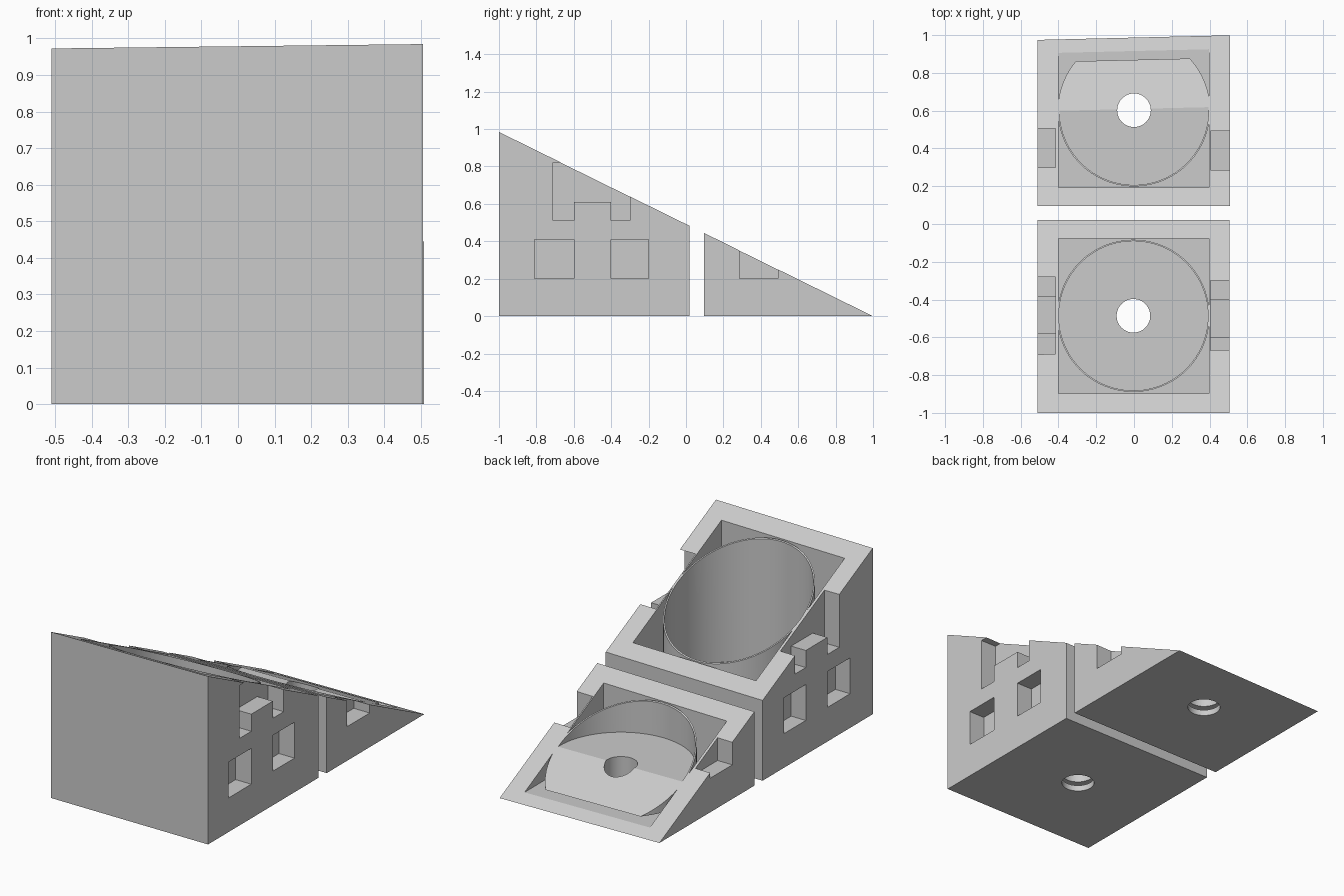
import bpy, bmesh, math

cube = bpy.data.objects.get("Cube")
if cube:
    bpy.data.objects.remove(cube, do_unlink=True)

grey = bpy.data.materials.new("plain_grey")
grey.use_nodes = True
grey.diffuse_color = (0.6, 0.6, 0.6, 1)
bsdf = next(n for n in grey.node_tree.nodes if n.type == 'BSDF_PRINCIPLED')
bsdf.inputs["Base Color"].default_value = (0.6, 0.6, 0.6, 1)


def slope(x, y):
    """Height of the shared sloping top plane."""
    return 0.486 + 0.0118 * x - 0.4925 * y


def finish(name, bm):
    bmesh.ops.recalc_face_normals(bm, faces=bm.faces[:])
    mesh = bpy.data.meshes.new(name)
    bm.to_mesh(mesh)
    bm.free()
    mesh.materials.append(grey)
    ob = bpy.data.objects.new(name, mesh)
    bpy.context.collection.objects.link(ob)
    return ob


def box(name, x, y, z):
    bm = bmesh.new()
    bmesh.ops.create_cube(bm, size=1)
    for v in bm.verts:
        v.co = [r[0] if c < 0 else r[1] for c, r in zip(v.co, (x, y, z))]
    return finish(name, bm)


def cylinder(name, centre, radius, z0, z1, sides=96):
    bm = bmesh.new()
    bmesh.ops.create_cone(bm, cap_ends=True, segments=sides, radius1=radius,
                          radius2=radius, depth=z1 - z0)
    bmesh.ops.translate(bm, verts=bm.verts[:],
                        vec=(centre[0], centre[1], (z0 + z1) / 2))
    return finish(name, bm)


def slope_cutter():
    ob = box("slope_cutter", (-2, 2), (-2, 2), (0, 4))
    for v in ob.data.vertices:
        if v.co.z < 1:
            v.co.z = slope(v.co.x, v.co.y)
    return ob


def cut(target, cutter):
    """Subtract the cutter for good and remove it."""
    cutter.hide_render = True
    mod = target.modifiers.new("cut", 'BOOLEAN')
    mod.operation, mod.solver, mod.object = 'DIFFERENCE', 'EXACT', cutter
    bpy.context.view_layer.objects.active = target
    bpy.ops.object.modifier_apply(modifier=mod.name)
    bpy.data.objects.remove(cutter, do_unlink=True)


def wedge(name, x, y, cavity_y, centre, recesses):
    # Outer housing with a thin floor, open above
    body = box(name + "_housing", x, y, (0, 1.2))
    cut(body, box("cavity", (-0.4, 0.398), cavity_y, (0.035, 2)))
    # Side recesses leave a thin skin towards the cavity
    for side, y0, y1, z0, z1 in recesses:
        span = (0.405, 0.8) if side > 0 else (-0.8, -0.415)
        cut(body, box("recess", span, (y0, y1), (z0, z1)))
    # Round cup with a thick floor, raised just above the housing floor
    cup = cylinder(name + "_cup", centre, 0.403, 0.058, 1.2)
    cut(cup, cylinder("cup_bore", centre, 0.395, 0.186, 2))
    for part in (body, cup):
        cut(part, cylinder("drain_hole", centre, 0.089, -0.5, 0.5, 48))
        cut(part, slope_cutter())
        bpy.ops.object.select_all(action='DESELECT')
        part.select_set(True)
        bpy.context.view_layer.objects.active = part
        bpy.ops.object.shade_smooth_by_angle(angle=math.radians(20))


# Tall front wedge: two windows and a stepped notch on each side
front = []
for side, shift in ((1, 0), (-1, 0.02)):
    for y0, y1, z0, z1 in ((-0.81, -0.6, 0.2, 0.41), (-0.4, -0.2, 0.2, 0.41),
                           (-0.71, -0.6, 0.51, 0.82), (-0.601, -0.399, 0.61, 0.82),
                           (-0.4, -0.3, 0.51, 0.82)):
        front.append((side, y0 + shift, y1 + shift, z0, z1))
wedge("tall_wedge", (-0.51, 0.506), (-1, 0.02), (-0.897, -0.077),
      (-0.003, -0.486), front)

# Low back wedge: one open notch on each side
wedge("low_wedge", (-0.51, 0.508), (0.095, 1.1), (0.193, 1.3), (0, 0.602),
      [(1, 0.285, 0.493, 0.2, 1), (-1, 0.3, 0.505, 0.2, 1)])
